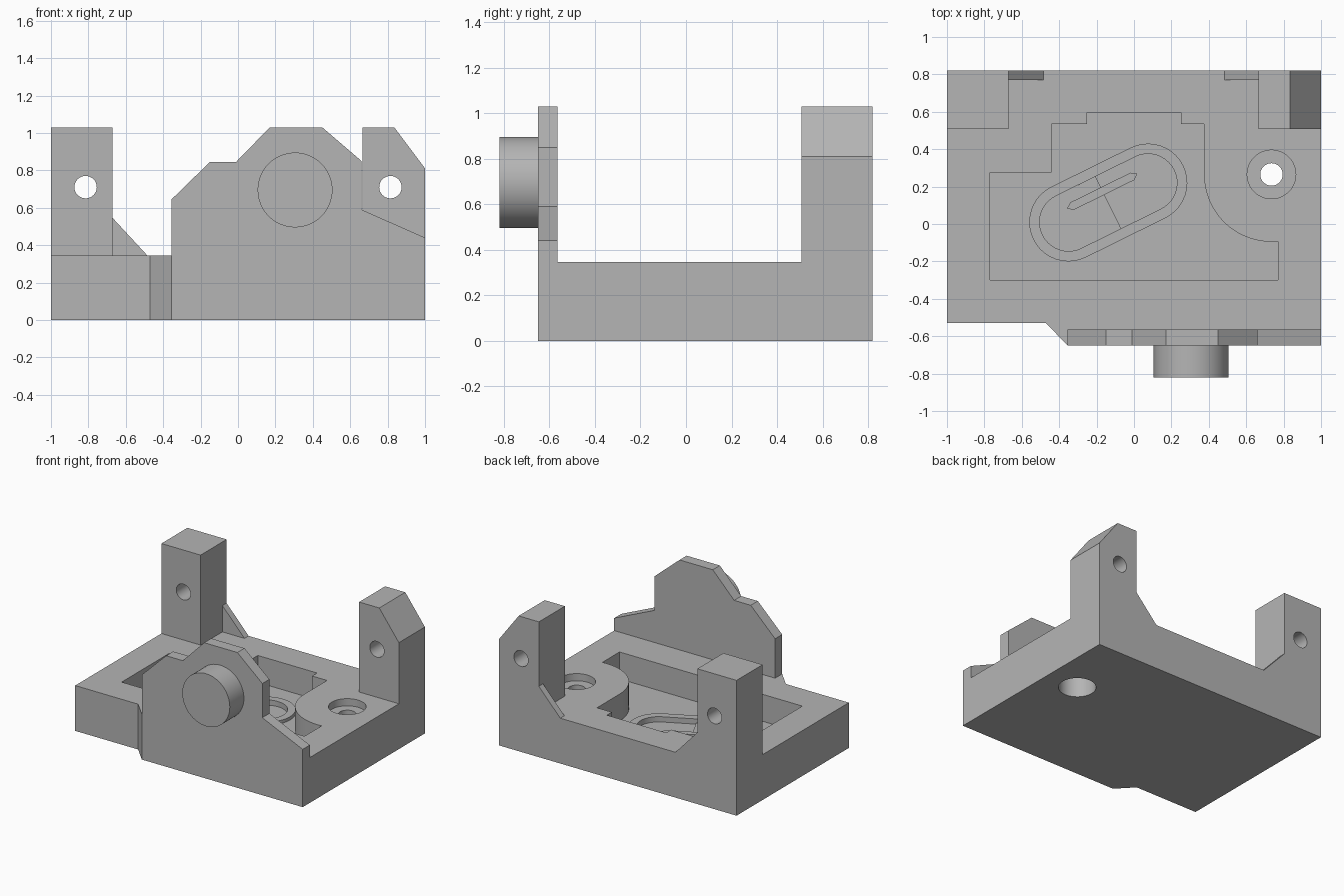
import bpy, bmesh, math

if "Cube" in bpy.data.objects:
    bpy.data.objects.remove(bpy.data.objects["Cube"])

grey = bpy.data.materials.new("plain grey")
grey.diffuse_color = (0.46, 0.46, 0.46, 1)
grey.use_nodes = True
grey.node_tree.nodes["Principled BSDF"].inputs["Base Color"].default_value = grey.diffuse_color


def prism(name, pts, lo, hi, axis="z"):
    """Extrude a 2D outline along z (x,y outline) or along y (x,z outline)."""
    bm = bmesh.new()
    put = (lambda a, b, h: (a, b, h)) if axis == "z" else (lambda a, b, h: (a, h, b))
    rings = [[bm.verts.new(put(a, b, h)) for a, b in pts] for h in (lo, hi)]
    n = len(pts)
    bm.faces.new(rings[0])
    bm.faces.new(rings[1])
    for i in range(n):
        j = (i + 1) % n
        bm.faces.new((rings[0][i], rings[0][j], rings[1][j], rings[1][i]))
    bmesh.ops.recalc_face_normals(bm, faces=bm.faces)
    me = bpy.data.meshes.new(name)
    bm.to_mesh(me)
    bm.free()
    me.materials.append(grey)
    ob = bpy.data.objects.new(name, me)
    bpy.context.collection.objects.link(ob)
    return ob


def arc(cx, cy, r, a0, a1, n):
    return [(cx + r * math.cos(math.radians(a0 + (a1 - a0) * i / n)),
             cy + r * math.sin(math.radians(a0 + (a1 - a0) * i / n))) for i in range(n + 1)]


def circle(cx, cy, r, n=48):
    return arc(cx, cy, r, 0, 360, n)[:-1]


TILT = 26.3


def capsule(r):
    return (arc(-0.35, 0.01, r, TILT + 90, TILT + 270, 20)
            + arc(0.075, 0.22, r, TILT - 90, TILT + 90, 20))


def combine(target, other, op):
    mod = target.modifiers.new(op, "BOOLEAN")
    mod.operation, mod.solver, mod.object = op, "EXACT", other
    bpy.context.view_layer.objects.active = target
    bpy.ops.object.modifier_apply(modifier=mod.name)
    bpy.data.objects.remove(other)


TOP, FLOOR = 0.345, 0.14

# Base block with a stepped front corner
base = prism("bracket_base", [(-1, 0.82), (-1, -0.53), (-0.47, -0.53), (-0.355, -0.65),
                              (1, -0.65), (1, 0.82)], 0, TOP)

# Stepped pocket, curved around the screw seat
pocket = [(-0.77, -0.3), (0.77, -0.3), (0.77, -0.093)]
pocket += arc(0.735, 0.265, 0.36, 270, 180, 24)
pocket += [(0.375, 0.535), (0.25, 0.535), (0.25, 0.595), (-0.25, 0.595),
           (-0.25, 0.535), (-0.44, 0.535), (-0.44, 0.275), (-0.77, 0.275)]
combine(base, prism("pocket_cutter", pocket, FLOOR, 0.6), "DIFFERENCE")

# Screw seat: shallow recess above, deep recess below, narrow through hole
for r, lo, hi in ((0.13, 0.29, 0.6), (0.13, -0.2, 0.22), (0.06, -0.1, 0.5)):
    combine(base, prism("screw_cutter", circle(0.735, 0.265, r), lo, hi), "DIFFERENCE")

# Front wall and its round boss
wall = [(-0.355, 0.2), (1, 0.2), (1, 0.44), (0.66, 0.59), (0.66, 0.85), (0.45, 1.03),
        (0.17, 1.03), (-0.01, 0.845), (-0.15, 0.845), (-0.355, 0.645)]
combine(base, prism("front_wall", wall, -0.65, -0.565, "y"), "UNION")
combine(base, prism("boss", circle(0.305, 0.695, 0.2, 64), -0.82, -0.6, "y"), "UNION")

# Rear posts with gussets and cross holes
posts = ([(-1, 0.2), (-0.67, 0.2), (-0.67, 1.03), (-1, 1.03)],
         [(0.665, 0.2), (1, 0.2), (1, 0.81), (0.835, 1.03), (0.665, 1.03)])
for side, profile in zip((-1, 1), posts):
    combine(base, prism("rear_post", profile, 0.507, 0.82, "y"), "UNION")
    gusset = [(side * 0.75, 0.25), (side * 0.485, 0.25), (side * 0.485, TOP),
              (side * 0.67, 0.545), (side * 0.75, 0.545)]
    combine(base, prism("gusset", gusset, 0.77, 0.82, "y"), "UNION")
    combine(base, prism("hole_cutter", circle(side * 0.815, 0.71, 0.06, 32), 0.4, 0.9, "y"),
            "DIFFERENCE")

# Tilted capsule rim on the pocket floor, with a stepped recess
combine(base, prism("capsule_rim", capsule(0.21), 0.1, 0.165), "UNION")
combine(base, prism("capsule_cutter", capsule(0.155), 0.125, 0.3), "DIFFERENCE")
half = (arc(-0.35, 0.01, 0.155, TILT + 90, TILT + 270, 20)
        + [(-0.069, -0.024), (-0.206, 0.254)])
combine(base, prism("recess_step", half, 0.1, 0.135), "UNION")

# Thin pointed rib inside the recess
c, s = math.cos(math.radians(TILT)), math.sin(math.radians(TILT))
rib = [(-0.21, 0), (-0.18, -0.022), (0.18, -0.022), (0.21, 0), (0.18, 0.022), (-0.18, 0.022)]
rib = [(-0.17 + u * c - v * s, 0.175 + u * s + v * c) for u, v in rib]
combine(base, prism("recess_rib", rib, 0.1, 0.16), "UNION")

# Smooth only the curved walls
bpy.ops.object.select_all(action="DESELECT")
base.select_set(True)
bpy.context.view_layer.objects.active = base
bpy.ops.object.shade_smooth_by_angle(angle=math.radians(25))
